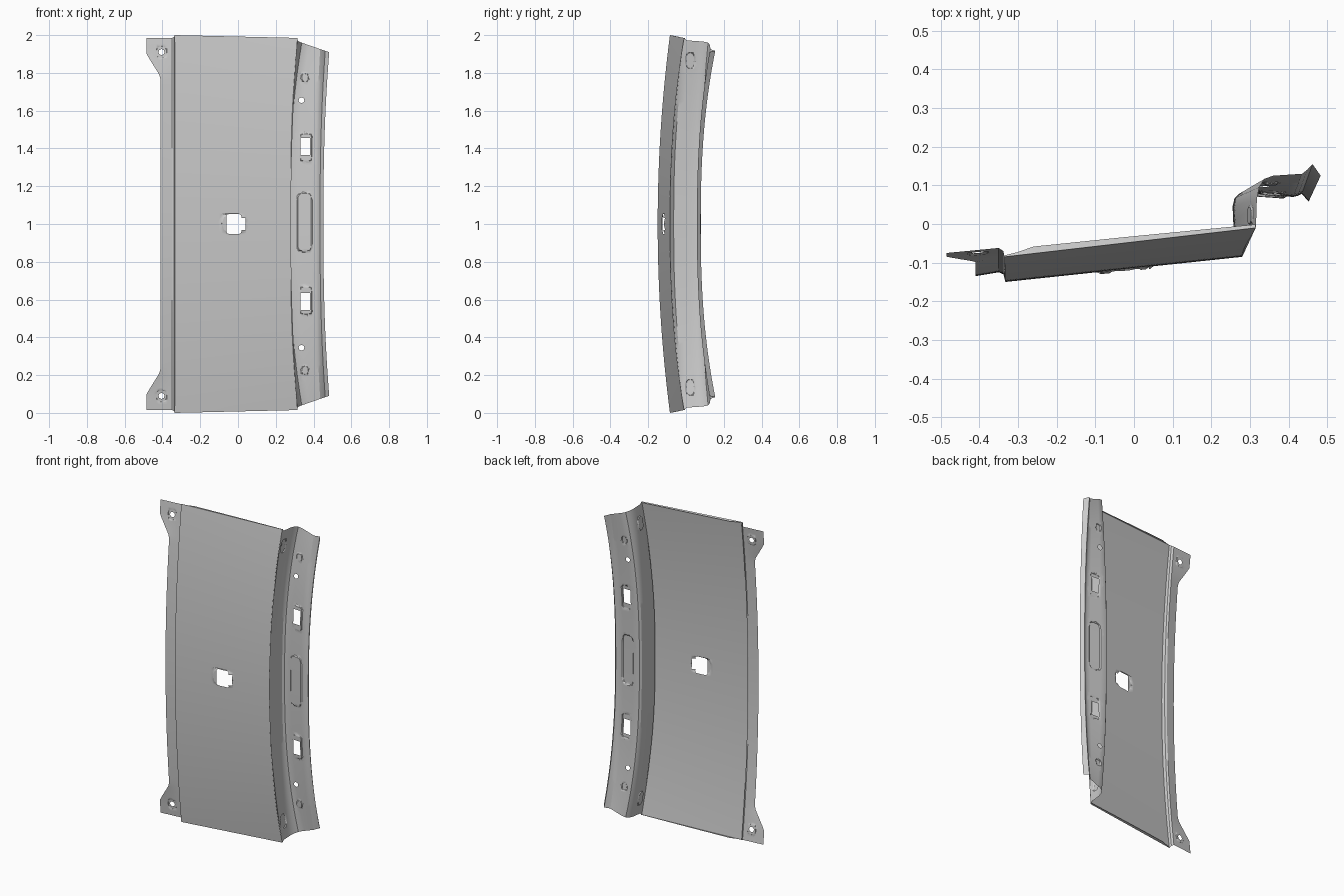
import bpy, bmesh, math
from mathutils import Vector

if "Cube" in bpy.data.objects:
    bpy.data.objects.remove(bpy.data.objects["Cube"])


def loft(section, power, subdiv, rows=72, outer=None):
    """Sheet swept in z; section points are (x_end, y_end, x_mid, y_mid, half_height)."""
    pts = []
    for a, b, n in zip(section, section[1:], subdiv):
        pts += [[p + (q - p) * i / n for p, q in zip(a, b)] for i in range(n)]
    pts.append(list(section[-1]))
    bm = bmesh.new()
    grid = []
    for r in range(rows + 1):
        s = 2 * r / rows - 1
        k = abs(s) ** power
        row = []
        for xe, ye, xm, ym, h in pts:
            x, z = xm + (xe - xm) * k, 1 + s * h
            if outer:
                x = outer(x, z)
            row.append(bm.verts.new((x, ym + (ye - ym) * k, z)))
        grid.append(row)
    for a, b in zip(grid, grid[1:]):
        for i in range(len(a) - 1):
            bm.faces.new((a[i], a[i + 1], b[i + 1], b[i]))
    bm.normal_update()
    return bm


def imprint(bm, poly, axis=1):
    """Score a convex outline into the sheet, seen along the axis; return the faces inside."""
    u = 0 if axis == 1 else 1
    to3 = lambda p: Vector((p[0], 0, p[1])) if axis == 1 else Vector((0, p[0], p[1]))
    P = [to3(p) for p in poly]
    c = sum(P, Vector()) / len(P)
    ax = Vector((0, 1, 0)) if axis == 1 else Vector((1, 0, 0))
    lo = [min(p[i] for p in P) for i in (u, 2)]
    hi = [max(p[i] for p in P) for i in (u, 2)]

    def near():
        out = []
        for f in bm.faces:
            if abs(f.normal[axis]) < 0.5:
                continue
            if all(min(v.co[i] for v in f.verts) < hi[j] and max(v.co[i] for v in f.verts) > lo[j]
                   for j, i in enumerate((u, 2))):
                out.append(f)
        return out

    planes = []
    for a, b in zip(P, P[1:] + P[:1]):
        n = (b - a).cross(ax).normalized()
        if n.dot(c - a) < 0:
            n = -n
        planes.append((a, n))
        fs = near()
        geom = fs + list({e for f in fs for e in f.edges}) + list({v for f in fs for v in f.verts})
        bmesh.ops.bisect_plane(bm, geom=geom, dist=1e-5, plane_co=a, plane_no=n)
        bm.normal_update()
    return [f for f in near()
            if all(n.dot(f.calc_center_median() - a) > 0 for a, n in planes)]


def hole(bm, poly):
    bmesh.ops.delete(bm, geom=imprint(bm, poly), context='FACES')


def emboss(bm, make, margin, depth, axis=1):
    imprint(bm, make(0), axis)
    for v in {v for f in imprint(bm, make(margin), axis) for v in f.verts}:
        v.co[axis] += depth


def box(cx, cz, w, h, ch=0.0):
    """Rectangle outline with cut corners; returns a function of the inward margin."""
    def make(m):
        a, b, c = w / 2 - m, h / 2 - m, ch
        if c == 0:
            return [(cx - a, cz - b), (cx + a, cz - b), (cx + a, cz + b), (cx - a, cz + b)]
        out = []
        for sx, sz, ang in ((1, 1, 0), (-1, 1, 90), (-1, -1, 180), (1, -1, 270)):
            for k in (0, 45, 90):
                t = math.radians(ang + k)
                out.append((cx + sx * (a - c) + c * math.cos(t), cz + sz * (b - c) + c * math.sin(t)))
        return out
    return make


def ring(cx, cz, r, n=10):
    return [(cx + r * math.cos(i * math.tau / n), cz + r * math.sin(i * math.tau / n)) for i in range(n)]


def finish(bm, name):
    me = bpy.data.meshes.new(name)
    bm.to_mesh(me)
    bm.free()
    ob = bpy.data.objects.new(name, me)
    bpy.context.collection.objects.link(ob)
    bpy.ops.object.select_all(action='DESELECT')
    ob.select_set(True)
    bpy.context.view_layer.objects.active = ob
    bpy.ops.object.shade_smooth_by_angle(angle=math.radians(30))


# Main bowed panel with raised rim and central opening
bm = loft([(-0.335, -0.085, -0.333, -0.15, 1.0), (0.315, -0.01, 0.28, -0.085, 0.985)], 2, [8])
emboss(bm, box(-0.022, 1.002, 0.155, 0.125, 0.045), 0.014, -0.006)
hole(bm, box(-0.022, 1.0, 0.08, 0.104, 0.012)(0))
hole(bm, box(0.017, 1.0, 0.044, 0.066)(0))
finish(bm, "main_panel")

# Return lips along the panel's top and bottom ends
bm = bmesh.new()
for s in (-1, 1):
    prev = None
    for t, d in ((0, 0.004), (0.05, 0.008), (0.115, 0.018), (0.5, 0.015), (1, 0.009)):
        x, y, z = -0.335 + 0.65 * t, -0.085 + 0.075 * t, 1 + s * (1 - 0.015 * t)
        cur = (bm.verts.new((x, y, z)), bm.verts.new((x, y + d, z - s * 0.003)))
        if prev:
            bm.faces.new((prev[0], cur[0], cur[1], prev[1]))
        prev = cur
finish(bm, "end_lips")


# Left stepped flange with a widened mounting tab at each end
def tab_edge(x, z):
    f = min(max((abs(z - 1) - 0.78) / 0.12, 0), 1)
    inner = -0.35
    return x if x > inner else inner + (x - inner) * (1 + f * 1.25)


bm = loft([(-0.335, -0.085, -0.333, -0.15, 1.0),
           (-0.338, -0.07, -0.338, -0.13, 0.99),
           (-0.350, -0.062, -0.350, -0.125, 0.985),
           (-0.410, -0.075, -0.410, -0.135, 0.985)], 2, [1, 1, 5], outer=tab_edge)
for s in (-1, 1):
    emboss(bm, box(-0.405, 1 + s * 0.91, 0.075, 0.085, 0.02), 0.012, 0.003)
    hole(bm, ring(-0.405, 1 + s * 0.91, 0.016, 8))
finish(bm, "left_flange")

# Right side wall, rounded shoulder, flange and folded outer edge
bm = loft([(0.315, -0.010, 0.280, -0.085, 0.985),
           (0.316, 0.005, 0.260, -0.065, 0.972),
           (0.318, 0.065, 0.255, 0.045, 0.968),
           (0.324, 0.095, 0.260, 0.067, 0.965),
           (0.338, 0.117, 0.270, 0.077, 0.960),
           (0.360, 0.125, 0.288, 0.079, 0.952),
           (0.435, 0.130, 0.412, 0.070, 0.926),
           (0.448, 0.140, 0.424, 0.073, 0.921),
           (0.462, 0.155, 0.434, 0.078, 0.917),
           (0.483, 0.125, 0.452, 0.058, 0.910)], 2.4, [1, 3, 1, 1, 1, 5, 1, 1, 1])
emboss(bm, box(0.353, 1.01, 0.085, 0.32, 0.02), 0.008, -0.006)
for s in (-1, 1):
    z = lambda d: 1 + s * d
    emboss(bm, box(0.36, z(0.405), 0.08, 0.165, 0.012), 0.012, -0.005)
    hole(bm, box(0.355, z(0.41), 0.05, 0.09)(0))
    hole(bm, ring(0.336, z(0.655), 0.015))
    emboss(bm, box(0.355, z(0.775), 0.05, 0.06, 0.01), 0.01, -0.006)
    emboss(bm, box(0.022, z(0.865), 0.055, 0.10, 0.022), 0.007, -0.005, axis=0)
finish(bm, "right_rail")
